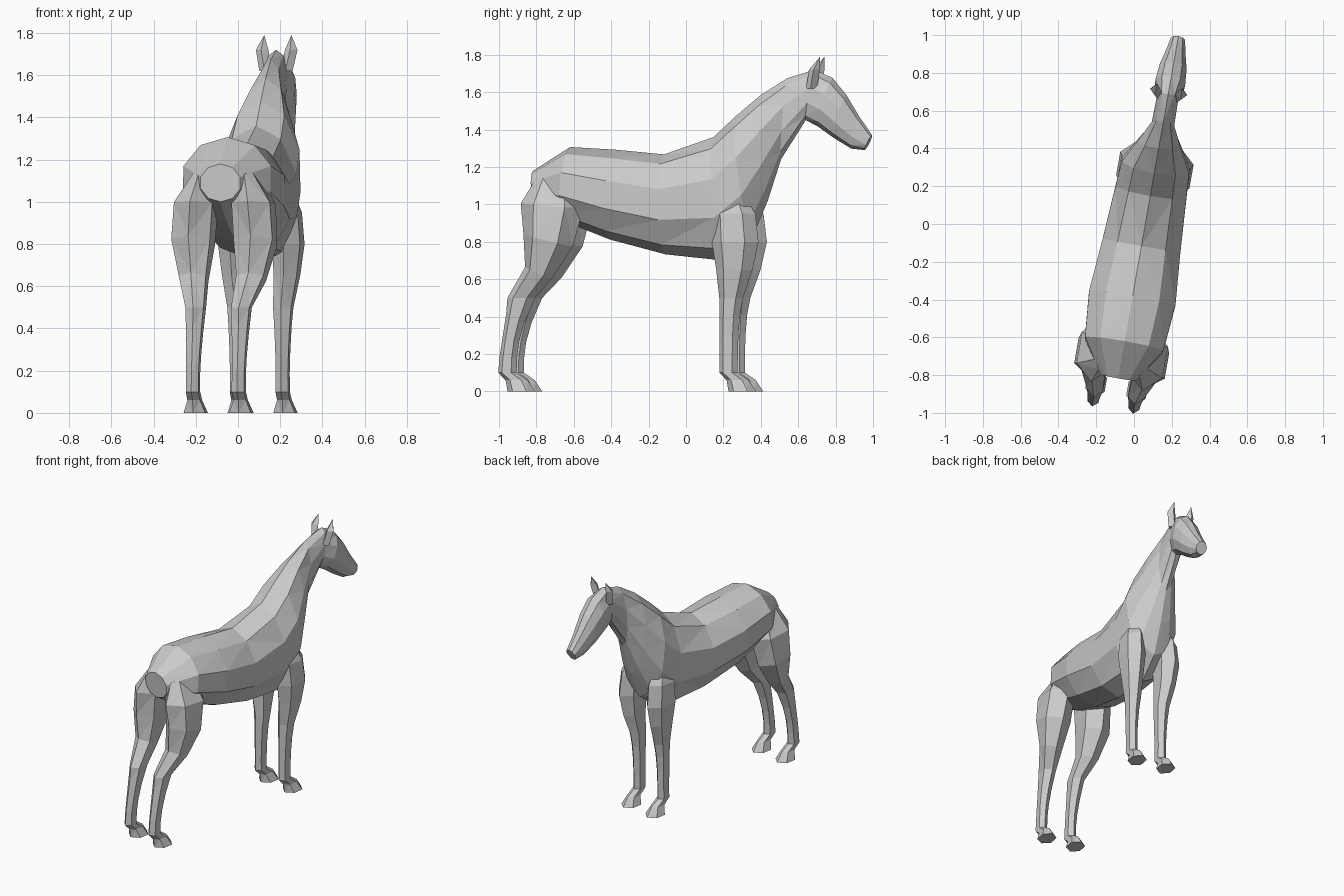
import bpy
import bmesh
import math
from mathutils import Matrix, Vector
from mathutils.geometry import interpolate_bezier

cube = bpy.data.objects.get("Cube")
if cube:
    bpy.data.objects.remove(cube, do_unlink=True)

grey = bpy.data.materials.new("pale_grey")
grey.use_nodes = True
colour = (0.6, 0.6, 0.6, 1)
grey.diffuse_color = colour
grey.node_tree.nodes["Principled BSDF"].inputs["Base Color"].default_value = colour

# The animal is modelled along y, then turned slightly to one side
heading = Matrix.Translation((0.06, 0, 0)) @ Matrix.Rotation(math.radians(-10), 4, "Z")


def rail(widths, line):
    """Sample a chain of cubic curves; x carries the half width."""
    knots = [Vector((w, y, z)) for w, (y, z) in zip(widths, line)]
    samples = knots[:1]
    for i in range(0, len(knots) - 3, 3):
        samples += interpolate_bezier(*knots[i:i + 4], 5)[1:]
    return samples


def tube(name, first_rail, second_rail, sides, centres):
    """Skin elliptical rings stretched between two rails, with flat facets."""
    bm = bmesh.new()
    rings = []
    for a, b, centre in zip(first_rail, second_rail, centres):
        middle, reach = (a + b) / 2, (a - b) / 2
        ring = []
        for i in range(sides):
            angle = math.tau * i / sides
            point = middle + reach * math.cos(angle)
            point.x = centre + a.x * math.sin(angle)
            ring.append(bm.verts.new(point))
        rings.append(ring)
    for lower, upper in zip(rings, rings[1:]):
        for i in range(sides):
            bm.faces.new((lower[i - 1], lower[i], upper[i], upper[i - 1]))
    bm.faces.new(rings[0])
    bm.faces.new(rings[-1])
    bmesh.ops.remove_doubles(bm, verts=bm.verts[:], dist=0.0001)
    bmesh.ops.triangulate(bm, faces=bm.faces[:])
    bmesh.ops.recalc_face_normals(bm, faces=bm.faces[:])
    mesh = bpy.data.meshes.new(name)
    bm.to_mesh(mesh)
    bm.free()
    mesh.transform(heading)
    mesh.materials.append(grey)
    part = bpy.data.objects.new(name, mesh)
    bpy.context.collection.objects.link(part)


def leg(name, side, muscle, splay, front, back):
    """Muscled upper limb bowed outwards, slim cannon and a flared hoof."""
    widths = (0.03, muscle, 0.06, 0.05, 0.04, 0.03, 0.035)
    front_rail, back_rail = rail(widths, front), rail(widths, back)
    ankle, heel = front_rail[-1], back_rail[-1]
    front_rail += [ankle + Vector((0, 0.06, -0.04)), ankle + Vector((0.025, 0.1, -0.1))]
    back_rail += [heel + Vector((0, 0.04, -0.04)), heel + Vector((0.025, 0.05, -0.1))]
    centres = [side * (0.11 + splay * math.sin(math.pi * min(i, 4) / 4))
               for i in range(len(front_rail))]
    tube(name, front_rail, back_rail, 6, centres)


def ear(name, side):
    """Leaf-shaped ear leaning slightly forward."""
    tip = Vector((0, 0.74, 1.79))
    front = [Vector((0.03, 0.72, 1.62)), Vector((0.03, 0.74, 1.72)), tip]
    back = [Vector((0.03, 0.66, 1.62)), Vector((0.03, 0.68, 1.72)), tip]
    tube(name, front, back, 4, [side * x for x in (0.05, 0.07, 0.065)])


# Trunk, neck and head: outline from rump over the withers and poll to the nose
girth = (0.1, 0.35, 0.2, 0.2, 0.25, 0, 0.06, 0.12, 0.05, 0.04)
topline = [(-0.83, 1.18), (-0.6, 1.5), (-0.2, 1.1), (0.15, 1.36),
           (0.3, 1.5), (0.5, 1.7), (0.7, 1.72),
           (0.85, 1.7), (0.9, 1.5), (1.01, 1.37)]
underline = [(-0.82, 1), (-0.7, 0.9), (-0.2, 0.7), (0.2, 0.7),
             (0.5, 0.8), (0.4, 1.2), (0.65, 1.45),
             (0.7, 1.45), (0.9, 1.25), (0.97, 1.29)]
top_rail = rail(girth, topline)
tube("body_neck_and_head", top_rail, rail(girth, underline), 10, [0] * len(top_rail))

# Leg outlines, from the top of the limb down to the ankle
hind_front = [(-0.6, 1.2), (-0.4, 0.9), (-0.7, 0.6), (-0.8, 0.5),
              (-0.9, 0.3), (-0.9, 0.2), (-0.9, 0.1)]
hind_back = [(-0.8, 1.13), (-1, 1), (-0.7, 0.7), (-0.95, 0.5),
             (-0.95, 0.4), (-1, 0.2), (-1, 0.1)]
heights = (1.1, 0.9, 0.7, 0.5, 0.4, 0.2, 0.1)
fore_front = list(zip((0.3, 0.5, 0.4, 0.33, 0.3, 0.3, 0.3), heights))
fore_back = list(zip((0.2, 0.1, 0.2, 0.2, 0.2, 0.2, 0.2), heights))

for side, word in ((1, "left"), (-1, "right")):
    leg("hind_leg_" + word, side, 0.2, 0.04, hind_front, hind_back)
    leg("front_leg_" + word, side, 0.12, 0.02, fore_front, fore_back)
    ear("ear_" + word, side)
